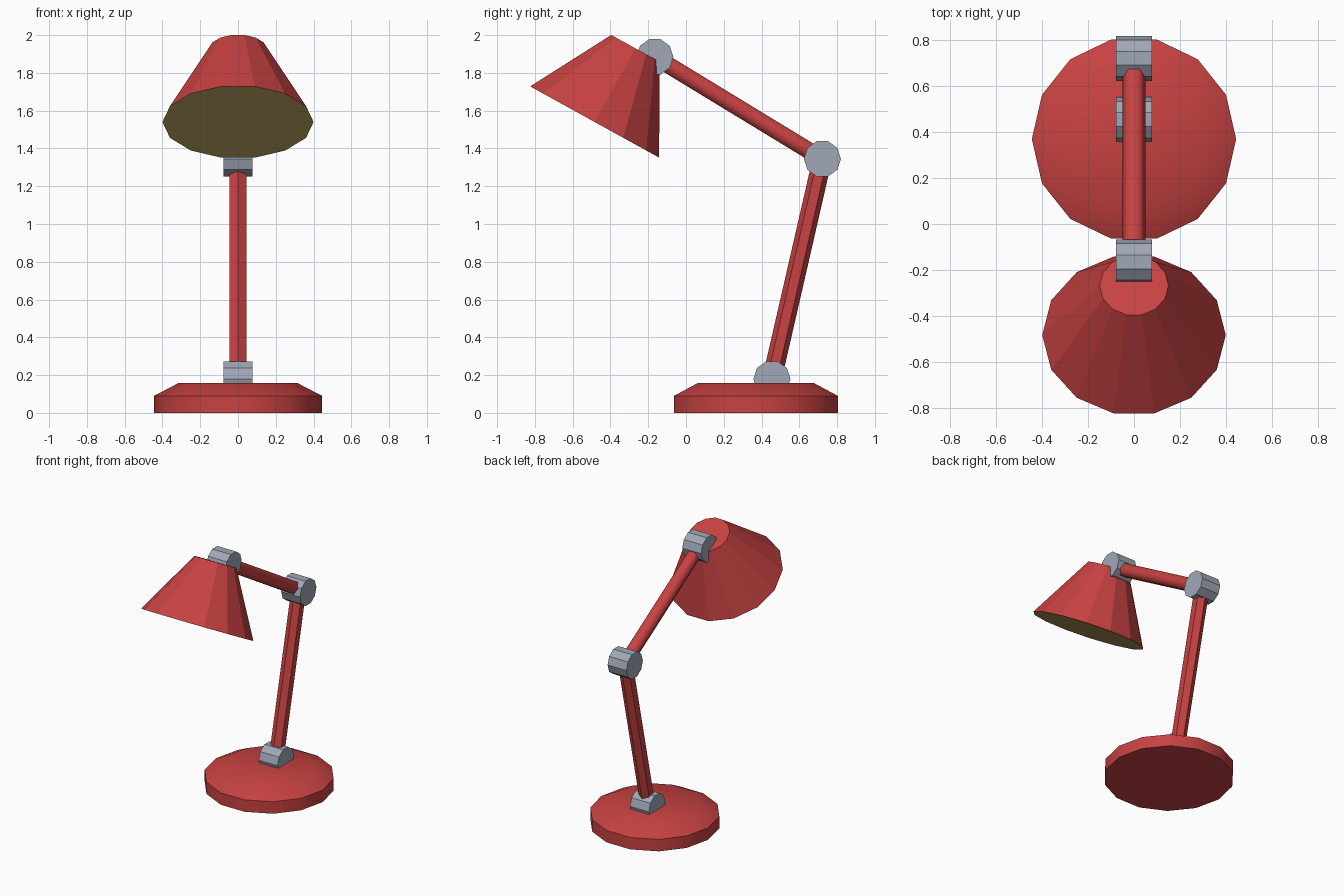
import bpy, bmesh, math
from mathutils import Vector

if "Cube" in bpy.data.objects:
    bpy.data.objects.remove(bpy.data.objects["Cube"])


def material(name, rgb):
    m = bpy.data.materials.new(name)
    m.diffuse_color = (*rgb, 1)
    m.use_nodes = True
    m.node_tree.nodes["Principled BSDF"].inputs["Base Color"].default_value = m.diffuse_color
    return m


RED = material("red paint", (0.578, 0.054, 0.054))
GREY = material("grey metal", (0.352, 0.392, 0.468))
GLOW = material("warm lining", (0.61, 0.44, 0.138))


def lathe(name, rings, sides, mat, side_axis=(1, 0, 0), phase=0.0,
          smooth=None, end_mat=None):
    """Closed prism or cone through (centre, radius) rings along a straight axis."""
    u = Vector(side_axis)
    axis = (Vector(rings[-1][0]) - Vector(rings[0][0])).normalized()
    v = axis.cross(u)
    bm = bmesh.new()
    loops = []
    for centre, radius in rings:
        loop = []
        for i in range(sides):
            a = phase + math.tau * i / sides
            loop.append(bm.verts.new(Vector(centre) + radius * (math.cos(a) * u + math.sin(a) * v)))
        loops.append(loop)
    for lo, hi in zip(loops, loops[1:]):
        for i in range(sides):
            j = (i + 1) % sides
            bm.faces.new((lo[i], lo[j], hi[j], hi[i]))
    start = bm.faces.new(loops[0][::-1])
    bm.faces.new(loops[-1])
    if end_mat:
        start.material_index = 1
    bmesh.ops.recalc_face_normals(bm, faces=bm.faces[:])
    mesh = bpy.data.meshes.new(name)
    bm.to_mesh(mesh)
    bm.free()
    mesh.materials.append(mat)
    if end_mat:
        mesh.materials.append(end_mat)
    obj = bpy.data.objects.new(name, mesh)
    bpy.context.collection.objects.link(obj)
    if smooth:
        bpy.ops.object.select_all(action='DESELECT')
        obj.select_set(True)
        bpy.context.view_layer.objects.active = obj
        bpy.ops.object.shade_smooth_by_angle(angle=math.radians(smooth))
    return obj


# Pivot points of the folding arm
foot = (0, 0.455, 0.18)
elbow = (0, 0.722, 1.345)
head = (0, -0.165, 1.885)

# Round weighted base with a sloped shoulder
lathe("base", [((0, 0.37, 0), 0.445), ((0, 0.37, 0.09), 0.445),
               ((0, 0.37, 0.158), 0.315)], 14, RED, smooth=30)

# Hexagonal arms
lathe("lower_arm", [(foot, 0.051), (elbow, 0.051)], 6, RED, phase=math.pi / 2)
lathe("upper_arm", [(elbow, 0.051), (head, 0.051)], 6, RED, smooth=65)

# Ten-sided joints lying across the arm
for name, (x, y, z) in (("base_joint", foot), ("elbow_joint", elbow), ("head_joint", head)):
    lathe(name, [((-0.078, y, z), 0.098), ((0.078, y, z), 0.098)],
          10, GREY, side_axis=(0, 1, 0))

# Tilted conical shade, closed below by the warm lining
lathe("shade", [((0, -0.4835, 1.54), 0.4), ((0, -0.268, 1.93), 0.15)],
      14, RED, end_mat=GLOW)
